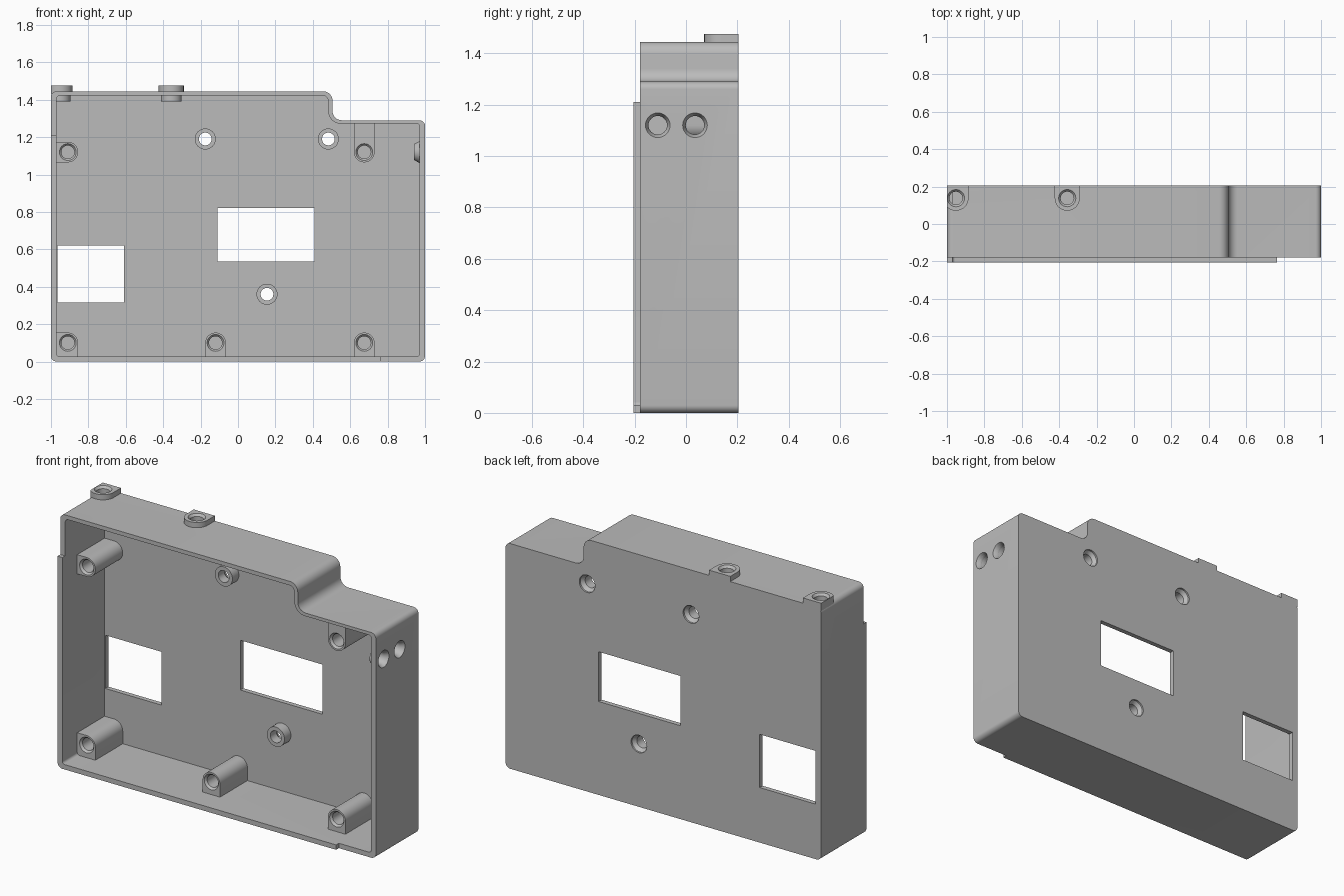
import bpy, bmesh, math
from mathutils import Vector

if "Cube" in bpy.data.objects:
    bpy.data.objects.remove(bpy.data.objects["Cube"], do_unlink=True)

grey = bpy.data.materials.new("light_grey_plastic")
grey.use_nodes = True
colour = (0.5, 0.5, 0.5, 1)
grey.diffuse_color = colour
grey.node_tree.nodes["Principled BSDF"].inputs["Base Color"].default_value = colour

PLACE = {"x": lambda u, v, t: (t, u, v),
         "y": lambda u, v, t: (u, t, v),
         "z": lambda u, v, t: (u, v, t)}


def rounded(corners, steps=8):
    """Polygon from (u, v, radius) corners, each filleted by its radius."""
    out = []
    for i, (u, v, r) in enumerate(corners):
        p = Vector((u, v))
        if r == 0:
            out.append(p)
            continue
        a = (Vector(corners[i - 1][:2]) - p).normalized()
        b = (Vector(corners[(i + 1) % len(corners)][:2]) - p).normalized()
        centre = p + (a + b) * r
        for k in range(steps + 1):
            w = math.pi / 2 * k / steps
            out.append(centre - b * r * math.cos(w) - a * r * math.sin(w))
    return [p for i, p in enumerate(out) if (p - out[i - 1]).length > 1e-5]


def box(u0, v0, u1, v1):
    return rounded([(u0, v0, 0), (u1, v0, 0), (u1, v1, 0), (u0, v1, 0)])


def circle(u, v, r, n=32):
    return [Vector((u + r * math.cos(math.tau * k / n), v + r * math.sin(math.tau * k / n)))
            for k in range(n)]


def loft(name, axis, rings):
    """Closed solid through (position, polygon) rings along an axis."""
    bm = bmesh.new()
    loops = [[bm.verts.new(PLACE[axis](p[0], p[1], t)) for p in pts] for t, pts in rings]
    bm.faces.new(loops[0])
    bm.faces.new(loops[-1])
    for low, high in zip(loops, loops[1:]):
        for i in range(len(low)):
            bm.faces.new((low[i - 1], low[i], high[i], high[i - 1]))
    bmesh.ops.recalc_face_normals(bm, faces=bm.faces)
    mesh = bpy.data.meshes.new(name)
    bm.to_mesh(mesh)
    bm.free()
    mesh.materials.append(grey)
    obj = bpy.data.objects.new(name, mesh)
    bpy.context.collection.objects.link(obj)
    return obj


def prism(name, axis, pts, t0, t1):
    return loft(name, axis, [(t0, pts), (t1, pts)])


def hole(axis, u, v, steps):
    """Round cutter from (position, radius) steps."""
    return loft("hole_cutter", axis, [(t, circle(u, v, r)) for t, r in steps])


def finish(obj, cutters):
    bpy.ops.object.select_all(action="DESELECT")
    obj.select_set(True)
    bpy.context.view_layer.objects.active = obj
    for cutter in cutters:
        mod = obj.modifiers.new("cut", "BOOLEAN")
        mod.operation, mod.solver, mod.object = "DIFFERENCE", "EXACT", cutter
        bpy.ops.object.modifier_apply(modifier=mod.name)
    bpy.ops.object.shade_smooth_by_angle(angle=math.radians(30))


FRONT, RIM, INNER, BACK = -0.205, -0.18, 0.178, 0.205
cutters = []


def keep(cutter):
    cutter.hide_render = True
    cutters.append(cutter)
    return cutter


# Case: stepped outline, hollow from the front, rim lowered on two sides
outline = rounded([(-1, 0, 0.03), (1, 0, 0.03), (1, 1.29, 0.03), (0.505, 1.29, 0.05),
                   (0.505, 1.445, 0.05), (-1, 1.445, 0.03)])
cavity = rounded([(-0.97, 0.028, 0.015), (0.97, 0.028, 0.015), (0.97, 1.272, 0.015),
                  (0.483, 1.272, 0.065), (0.483, 1.422, 0.03), (-0.97, 1.422, 0.02)])
case = prism("case", "y", outline, FRONT, BACK)
case_cuts = [
    keep(prism("cavity_cutter", "y", cavity, -0.4, INNER)),
    keep(prism("right_rim_cutter", "y", box(0.765, -0.1, 1.1, 1.6), -0.4, RIM)),
    keep(prism("top_rim_cutter", "y", box(-1.1, 1.21, 1.1, 1.6), -0.4, RIM)),
    keep(prism("square_window_cutter", "y", box(-0.965, 0.315, -0.61, 0.62), 0.1, 0.3)),
    keep(prism("wide_window_cutter", "y", box(-0.11, 0.535, 0.41, 0.82), 0.1, 0.3)),
]

# Short standoffs with holes countersunk from the back
for i, (x, z) in enumerate([(-0.175, 1.19), (0.483, 1.19), (0.155, 0.36)]):
    standoff = prism(f"standoff_{i + 1}", "y", circle(x, z, 0.056), 0.12, 0.19)
    cut = keep(hole("y", x, z, [(0, 0.034), (0.175, 0.034), (0.195, 0.05), (0.3, 0.05)]))
    finish(standoff, [cut])
    case_cuts.append(cut)

# Long screw bosses that merge into the side walls
R = 0.055
L, Z0, LOW, HIGH = -0.985, 0.015, 0.1, 1.12
boss_shapes = {
    "upper_right_boss": (-0.91, HIGH, [(L, HIGH - R, 0), (-0.91 + R, HIGH - R, R),
                                       (-0.91 + R, HIGH + R, R), (L, HIGH + R, 0)]),
    "lower_right_boss": (-0.91, LOW, [(L, Z0, 0), (-0.91 + R, Z0, 0),
                                      (-0.91 + R, LOW + R, R), (L, LOW + R, 0)]),
    "upper_left_boss": (0.675, HIGH, [(0.675 - R, HIGH - R, R), (0.675 + R, HIGH - R, R),
                                      (0.675 + R, 1.28, 0), (0.675 - R, 1.28, 0)]),
}
for name, x in (("lower_middle_boss", -0.12), ("lower_left_boss", 0.675)):
    boss_shapes[name] = (x, LOW, [(x - R, Z0, 0), (x + R, Z0, 0),
                                  (x + R, LOW + R, R), (x - R, LOW + R, R)])
for name, (x, z, shape) in boss_shapes.items():
    boss = prism(name, "y", rounded(shape), -0.07, 0.19)
    finish(boss, [keep(hole("y", x, z, [(-0.1, 0.045), (-0.07, 0.045),
                                        (-0.058, 0.035), (0.13, 0.035)]))])

# Cable holes in the left wall with conical collars inside
for name, y in (("front_collar", -0.11), ("rear_collar", 0.035)):
    collar = loft(name, "x", [(0.94, circle(y, HIGH, 0.042)), (0.985, circle(y, HIGH, 0.066))])
    cut = keep(hole("x", y, HIGH, [(0.9, 0.036), (0.978, 0.036), (1, 0.048), (1.1, 0.048)]))
    finish(collar, [cut])
    case_cuts.append(cut)


def tab_shape(x, y, r, back, limit):
    pts = rounded([(x - r, y - r, r), (x + r, y - r, r), (x + r, back, 0), (x - r, back, 0)])
    return [Vector((max(p.x, limit), p.y)) for p in pts]


# Drilled mounting tabs on the top wall, thickened underneath
for name, x in (("corner", -0.952), ("middle", -0.357)):
    y = 0.138
    cut = keep(hole("z", x, y, [(1.3, 0.035), (1.462, 0.035), (1.475, 0.046), (1.6, 0.046)]))
    upper = prism(name + "_top_tab", "z", tab_shape(x, y, 0.067, BACK, -1), 1.43, 1.475)
    lower = prism(name + "_tab_pad", "z", tab_shape(x, y, 0.056, 0.19, L), 1.39, 1.435)
    finish(upper, [cut])
    finish(lower, [cut])
    case_cuts.append(cut)

finish(case, case_cuts)
for cutter in cutters:
    bpy.data.objects.remove(cutter, do_unlink=True)
